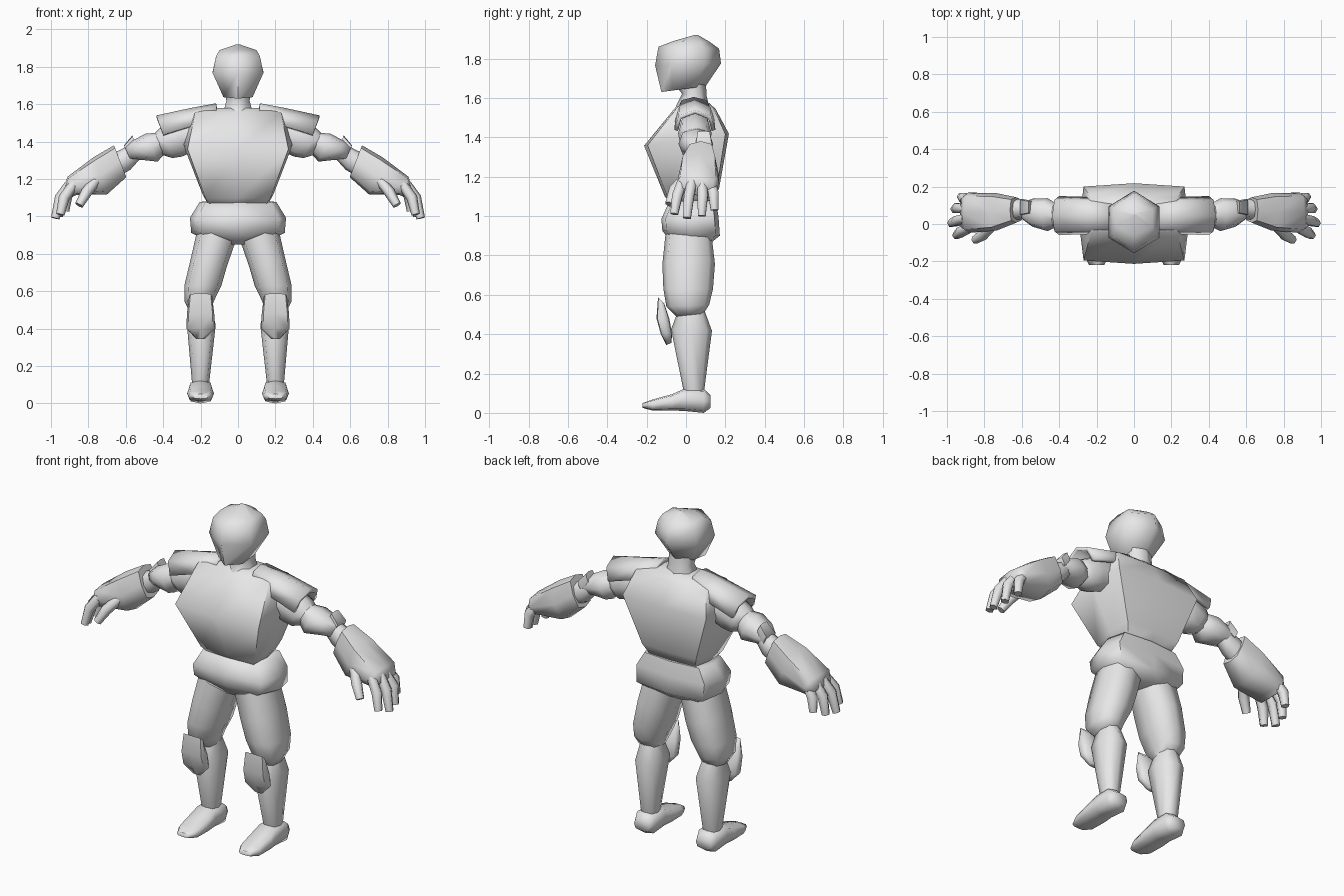
import bpy, bmesh, math
from mathutils import Vector

grey = bpy.data.materials.new("plain grey")
grey.diffuse_color = (0.8, 0.8, 0.8, 1)


def ring(p0, p1, u, n=8, p=0.5):
    """Cross-section running from p0 to p1, with half width u; small p is boxier."""
    p0, p1, u = Vector(p0), Vector(p1), Vector(u)
    c, v = (p0 + p1) / 2, (p1 - p0) / 2
    f = lambda t: 0 if abs(t) < 1e-6 else math.copysign(abs(t) ** p, t)
    angles = [math.pi / 2 + i * math.tau / n for i in range(n)]
    return [c + u * f(math.cos(a)) + v * f(math.sin(a)) for a in angles]


def loft(name, rings, mirror=False, closed=True, thick=0):
    """Skin a row of cross-sections into one part."""
    bm = bmesh.new()
    rows = [[bm.verts.new(co) for co in r] for r in rings]
    n = len(rows[0])
    for a, b in zip(rows, rows[1:]):
        for i in range(n if closed else n - 1):
            j = (i + 1) % n
            bm.faces.new((a[i], a[j], b[j], b[i]))
    if closed:
        bm.faces.new(rows[0])
        bm.faces.new(rows[-1])
    bmesh.ops.recalc_face_normals(bm, faces=bm.faces)
    me = bpy.data.meshes.new(name)
    bm.to_mesh(me)
    bm.free()
    me.materials.append(grey)
    ob = bpy.data.objects.new(name, me)
    bpy.context.collection.objects.link(ob)
    bpy.ops.object.select_all(action='DESELECT')
    ob.select_set(True)
    bpy.context.view_layer.objects.active = ob
    bpy.ops.object.shade_smooth_by_angle(angle=math.radians(65))
    if thick:
        sol = ob.modifiers.new("thickness", 'SOLIDIFY')
        sol.thickness, sol.offset = thick, 0
    if mirror:
        ob.modifiers.new("mirror", 'MIRROR')
    return ob


def body(name, rows, n=8, p=0.5, mirror=False):
    """Upright part: rows of centre x, front y z, back y z, half width, side tilt."""
    loft(name, [ring((x, yf, zf), (x, yb, zb), (hx, 0, t), n, p)
                for x, yf, zf, yb, zb, hx, t in rows], mirror)


def arm(name, rows, n=8, p=0.8):
    """Arm part: rows of top x z, bottom x z, centre y, half depth."""
    loft(name, [ring((xt, y, zt), (xb, y, zb), (0, h, 0), n, p)
                for xt, zt, xb, zb, y, h in rows], True)


# Head and neck
body("head", [
    (0, -0.125, 1.63, 0.10, 1.66, 0.09, 0),
    (0, -0.157, 1.765, 0.178, 1.775, 0.157, 0),
    (0, -0.14, 1.86, 0.168, 1.85, 0.135, 0),
    (0, -0.06, 1.89, 0.12, 1.885, 0.115, 0),
    (0, 0.045, 1.92, 0.06, 1.92, 0.01, 0)], 6, 1)
body("neck", [
    (0, -0.05, 1.56, 0.12, 1.55, 0.09, 0),
    (0, -0.02, 1.62, 0.105, 1.61, 0.072, 0),
    (0, -0.05, 1.66, 0.10, 1.69, 0.075, 0)], 6, 1)

# Trunk
body("torso", [
    (0, -0.06, 1.045, 0.12, 1.05, 0.15, 0),
    (0, -0.107, 1.098, 0.168, 1.14, 0.19, 0),
    (0, -0.213, 1.357, 0.218, 1.418, 0.294, 0),
    (0, -0.05, 1.556, 0.15, 1.545, 0.25, 0),
    (0, -0.02, 1.58, 0.11, 1.58, 0.12, 0)], 8, 0.25)
body("pelvis", [
    (0, -0.085, 1.075, 0.15, 1.08, 0.205, 0),
    (0, -0.125, 0.985, 0.165, 1.0, 0.257, 0),
    (0, -0.12, 0.925, 0.172, 0.90, 0.25, 0),
    (0, -0.06, 0.85, 0.11, 0.85, 0.13, 0)], 8, 0.45)

# Legs
body("thigh", [
    (0.115, -0.105, 0.90, 0.13, 0.90, 0.10, 0.04),
    (0.155, -0.12, 0.757, 0.147, 0.757, 0.097, 0.02),
    (0.188, -0.115, 0.63, 0.137, 0.63, 0.099, 0),
    (0.208, -0.10, 0.54, 0.118, 0.55, 0.078, 0),
    (0.203, -0.05, 0.49, 0.09, 0.505, 0.06, 0)], 8, 0.7, True)
body("shin", [
    (0.2, -0.035, 0.53, 0.09, 0.53, 0.05, 0),
    (0.196, -0.076, 0.425, 0.132, 0.417, 0.077, 0),
    (0.2, -0.012, 0.11, 0.092, 0.11, 0.046, 0),
    (0.2, 0.0, 0.07, 0.08, 0.07, 0.04, 0)], 8, 0.8, True)
body("knee_pad", [
    (0.2, -0.142, 0.588, -0.11, 0.555, 0.062, 0),
    (0.2, -0.15, 0.48, -0.085, 0.48, 0.073, 0),
    (0.2, -0.128, 0.40, -0.07, 0.40, 0.076, 0),
    (0.2, -0.10, 0.345, -0.075, 0.355, 0.028, 0)], 8, 0.4, True)
# Foot sections run front to back, each from sole to top
body("foot", [(0.2, y, z0, y, z1, h, 0) for y, z0, z1, h in (
    (-0.22, 0.025, 0.05, 0.04), (-0.17, 0.012, 0.068, 0.066),
    (-0.07, 0.012, 0.095, 0.072), (-0.01, 0.01, 0.122, 0.066),
    (0.09, 0.0, 0.122, 0.066), (0.125, 0.025, 0.09, 0.048))], 8, 0.6, True)

# Shoulder pad: open arch swept outwards
pad = []
for x, top, drop, y, half, slant in ((0.115, 1.595, 0.045, 0.04, 0.07, 0.0),
                                     (0.25, 1.57, 0.085, 0.045, 0.09, 0.01),
                                     (0.435, 1.53, 0.095, 0.045, 0.095, 0.035)):
    pad.append([Vector((x - slant * d, y + half * k, top - drop * d))
                for k, d in ((-1, 1), (-0.8, 0.3), (0, 0), (0.8, 0.3), (1, 1))])
loft("shoulder_pad", pad, True, False, 0.02)

# Arms
arm("shoulder", [
    (0.23, 1.52, 0.23, 1.35, 0.045, 0.075),
    (0.33, 1.52, 0.30, 1.32, 0.045, 0.085),
    (0.42, 1.47, 0.35, 1.312, 0.045, 0.08),
    (0.46, 1.43, 0.41, 1.33, 0.045, 0.055)])
arm("upper_arm", [
    (0.41, 1.45, 0.37, 1.36, 0.045, 0.05),
    (0.495, 1.442, 0.43, 1.293, 0.05, 0.088),
    (0.565, 1.405, 0.52, 1.303, 0.06, 0.075),
    (0.605, 1.37, 0.575, 1.30, 0.07, 0.05)])
arm("elbow_guard", [
    (0.565, 1.433, 0.54, 1.37, 0.09, 0.035),
    (0.61, 1.38, 0.59, 1.33, 0.09, 0.045)], 8, 0.4)
arm("forearm", [
    (0.57, 1.39, 0.53, 1.30, 0.075, 0.045),
    (0.63, 1.355, 0.575, 1.25, 0.08, 0.055),
    (0.72, 1.31, 0.66, 1.20, 0.075, 0.05)])
arm("gauntlet", [
    (0.663, 1.38, 0.597, 1.21, 0.075, 0.068),
    (0.77, 1.318, 0.70, 1.118, 0.065, 0.10),
    (0.912, 1.212, 0.86, 1.115, 0.06, 0.108),
    (0.93, 1.15, 0.89, 1.105, 0.06, 0.09)], 8, 0.55)

# Fingers and thumb: base, knuckle and tip
fingers = {
    "little_finger": ((0.87, 0.125, 1.17), (0.915, 0.14, 1.11), (0.925, 0.145, 1.03)),
    "ring_finger": ((0.89, 0.08, 1.17), (0.945, 0.085, 1.10), (0.96, 0.08, 1.0)),
    "middle_finger": ((0.90, 0.03, 1.17), (0.95, 0.015, 1.10), (0.977, 0.005, 0.99)),
    "index_finger": ((0.88, -0.02, 1.17), (0.93, -0.045, 1.10), (0.95, -0.06, 1.01)),
    "thumb": ((0.76, -0.01, 1.19), (0.81, -0.06, 1.13), (0.85, -0.085, 1.06))}
for name, path in fingers.items():
    pts = [Vector(q) for q in path]
    rings = []
    for i, c in enumerate(pts):
        d = (pts[min(i + 1, 2)] - pts[max(i - 1, 0)]).normalized()
        side = Vector((-d.z, 0, d.x)).normalized()
        r = (0.028, 0.03, 0.023)[i]
        rings.append(ring(c - side * r, c + side * r, d.cross(side) * r, 6, 1))
    loft(name, rings, True)
